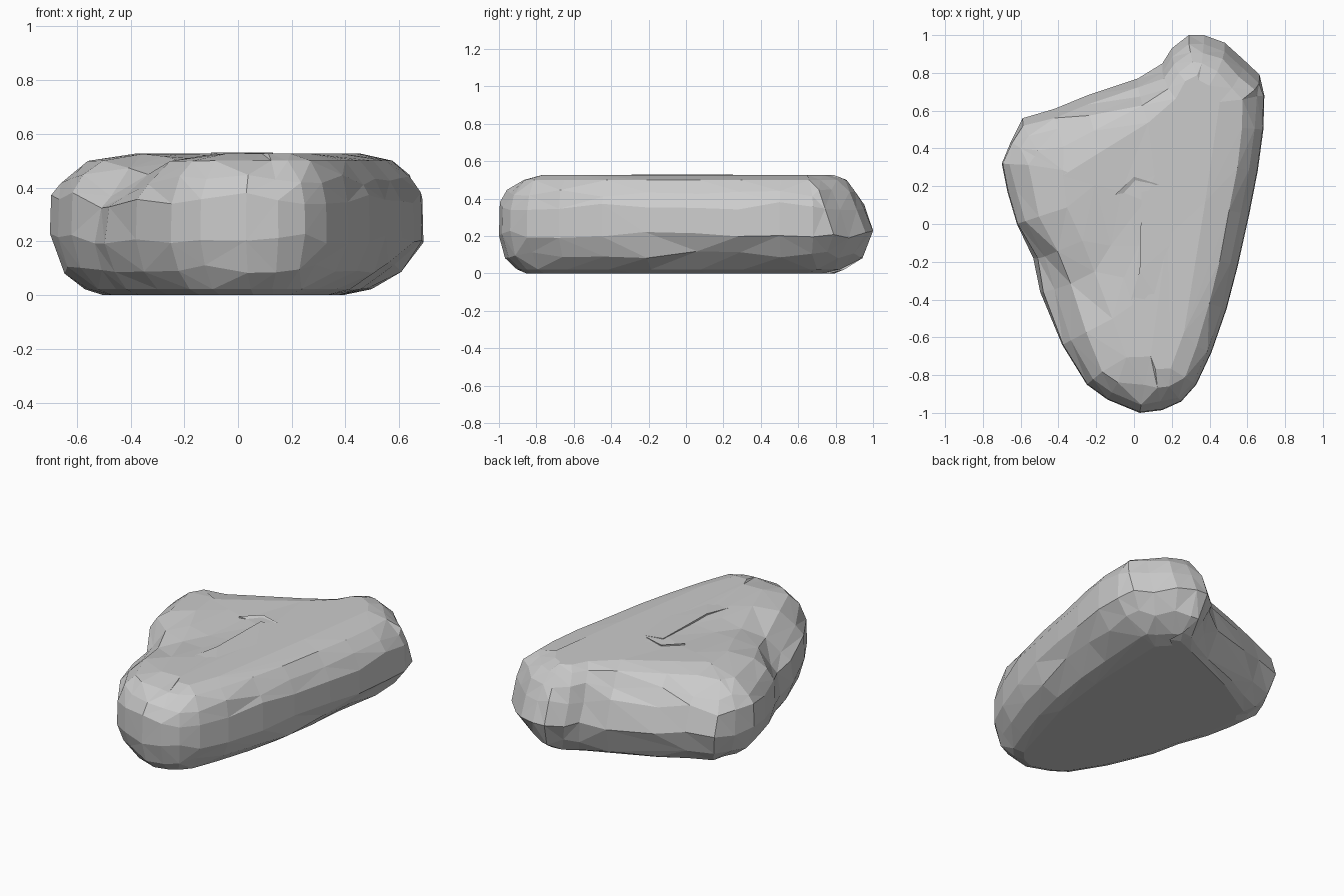
import bpy, bmesh, random
from math import exp
from mathutils import Vector

if "Cube" in bpy.data.objects:
    bpy.data.objects.remove(bpy.data.objects["Cube"])

random.seed(4)

# Plan outline: x, y, base inset, crown inset
OUTLINE = [
    (0.03, -1.0, .15, .32), (0.15, -.985, .16, .28), (0.25, -.94, .17, .22), (0.33, -.85, .17, .16),
    (0.41, -.68, .19, .17), (0.49, -.45, .20, .20), (0.55, -.22, .21, .22), (0.61, .05, .24, .24),
    (0.655, .28, .28, .26), (0.685, .50, .30, .27), (0.69, .68, .30, .26), (0.665, .79, .30, .22),
    (0.58, .87, .30, .18), (0.48, .96, .29, .16), (0.37, 1.0, .28, .15), (0.29, 1.0, .25, .13),
    (0.20, .93, .18, .11), (0.15, .85, .12, .12), (0.02, .77, .10, .15), (-.25, .68, .12, .22),
    (-.42, .61, .15, .26), (-.59, .56, .19, .30), (-.65, .44, .20, .31), (-.70, .32, .20, .32),
    (-.67, .17, .18, .30), (-.62, 0.0, .16, .28), (-.54, -.18, .14, .28), (-.50, -.36, .14, .30),
    (-.38, -.64, .14, .30), (-.25, -.85, .14, .25), (-.14, -.93, .14, .25)]

# Side profile: height, share of base inset, share of crown inset
PROFILE = [(0, 1, 0), (.022, .65, 0), (.10, .23, 0), (.21, 0, 0), (.36, 0, .015),
           (.43, 0, .14), (.50, 0, .44), (.527, 0, 1)]


def make_object(name, bm):
    bmesh.ops.recalc_face_normals(bm, faces=bm.faces[:])
    mesh = bpy.data.meshes.new(name)
    bm.to_mesh(mesh)
    bm.free()
    obj = bpy.data.objects.new(name, mesh)
    bpy.context.collection.objects.link(obj)
    return obj


def prism(name, top, bottom_z):
    bm = bmesh.new()
    a = [bm.verts.new(p) for p in top]
    b = [bm.verts.new((p[0], p[1], bottom_z)) for p in top]
    bm.faces.new(a)
    bm.faces.new(b[::-1])
    for i in range(len(a)):
        j = (i + 1) % len(a)
        bm.faces.new((a[i], b[i], b[j], a[j]))
    bmesh.ops.triangulate(bm, faces=bm.faces[:])
    return make_object(name, bm)


def inward(i):
    n = len(OUTLINE)
    t = Vector((0, 0))
    for k in (1, 2):
        a, b = OUTLINE[(i - k) % n], OUTLINE[(i + k) % n]
        t += Vector((b[0] - a[0], b[1] - a[1])).normalized()
    t.normalize()
    return Vector((-t.y, t.x))


def weather(p):
    # Shoulder notch on the left and shallow lower crown beside the crease
    if p.z > .15:
        w = exp(-(((p.x + .45) / .17) ** 2 + ((p.y + .25) / .10) ** 2)) * min(1, (p.z - .15) / .25)
        p += Vector((.07, -.01, -.09)) * w
    if p.z > .46:
        p.z -= .022 * exp(-(((p.x + .12) / .16) ** 2 + ((p.y + .15) / .3) ** 2))
    return p


# Main boulder: lofted rings with uneven facets, back wall leaning forward
bm = bmesh.new()
rings = []
n = len(OUTLINE)
for level, (z, kb, kt) in enumerate(PROFILE):
    ring = []
    for i, (x, y, base, crown) in enumerate(OUTLINE):
        d = base * kb + crown * kt
        h = z
        if level in (2, 5, 6):
            d += random.uniform(-.006, .012)
        if level in (2, 3, 4, 5):
            h += random.uniform(-.022, .022)
        q = Vector((x, y)) + inward(i) * d
        lean = max(0, min(1, (z - .21) / .3)) * max(0, min(1, (y - .4) / .2))
        q.y -= .09 * lean * (x < .67)
        ring.append(bm.verts.new(weather(Vector((q.x, q.y, h)))))
    rings.append(ring)

# Crown rings closing towards the middle
centre = Vector((.06, .12, .527))
edge = [v.co.copy() for v in rings[-1]]
for s in (.65, .3):
    rings.append([bm.verts.new(weather(Vector((centre.x + (c.x - centre.x) * s,
                                               centre.y + (c.y - centre.y) * s, .527))))
                  for c in edge])
for lo, hi in zip(rings, rings[1:]):
    for i in range(n):
        j = (i + 1) % n
        bm.faces.new((lo[i], lo[j], hi[j], hi[i]))
bm.faces.new(rings[0][::-1])
tip = bm.verts.new(centre)
for i in range(n):
    bm.faces.new((rings[-1][i], rings[-1][(i + 1) % n], tip))
bmesh.ops.triangulate(bm, faces=bm.faces[:])
boulder = make_object("boulder", bm)

# Merge small facets into broad chipped planes
dec = boulder.modifiers.new("chipped_facets", 'DECIMATE')
dec.ratio = .75

# Raised slab edge forming the long crease on top
prism("crease_slab", [(-.04, -.48, .515), (.14, -.42, .524), (.2, -.1, .526), (.2, .2, .526),
                      (.04, .17, .53), (.03, -.25, .529)], .44)

# Small chip at the back end of the crease
prism("crease_chip", [(-.10, .155, .53), (.03, .18, .505), (.13, .21, .53), (0, .25, .53)], .45)
